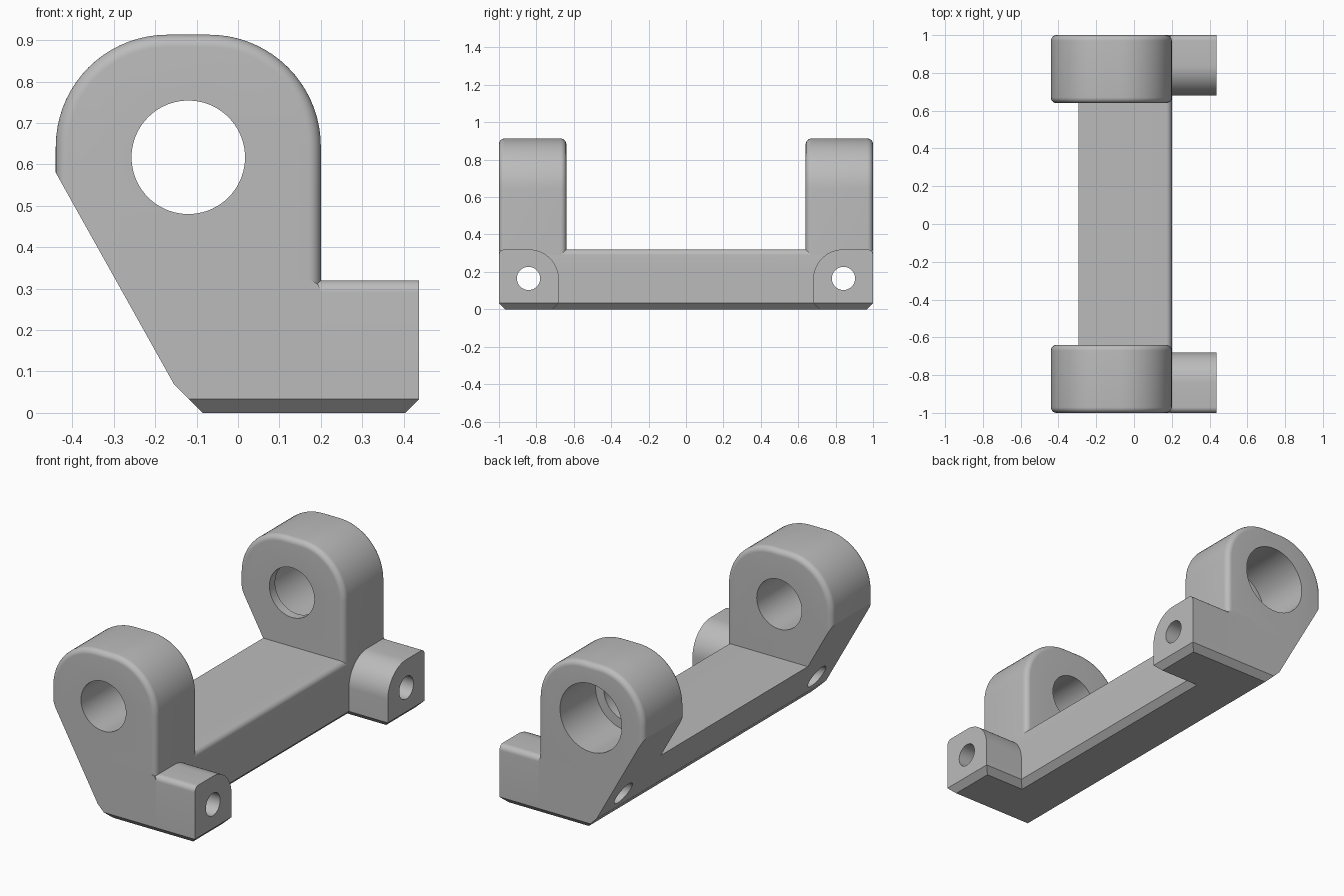
import bpy, bmesh
from math import sin, cos, pi, radians
from mathutils import Vector

if "Cube" in bpy.data.objects:
    bpy.data.objects.remove(bpy.data.objects["Cube"])

grey = bpy.data.materials.new("plain grey")
grey.use_nodes = True
grey.diffuse_color = (0.5, 0.5, 0.5, 1)
grey.node_tree.nodes["Principled BSDF"].inputs["Base Color"].default_value = (0.5, 0.5, 0.5, 1)

FILLET, CHAMFER, HEIGHT = 0.03, 0.033, 0.32
SLOPE_LOW, SLOPE_HIGH = Vector((-0.155, 0.07)), Vector((-0.44, 0.58))


def slope_point(z):
    """Point on the sloping left side at a given height."""
    return SLOPE_LOW.lerp(SLOPE_HIGH, (z - SLOPE_LOW.y) / (SLOPE_HIGH.y - SLOPE_LOW.y))


def arc(cx, cz, r, start, end, steps=18):
    angles = [radians(start + (end - start) * i / steps) for i in range(steps + 1)]
    return [(cx + r * cos(a), cz + r * sin(a)) for a in angles]


def prism(name, profile, axis, lo, hi, bevels=()):
    """Extrude a profile along x or y, then bevel edges picked by rules."""
    bm = bmesh.new()
    place = (lambda p, d: (d, p[0], p[1])) if axis == "x" else (lambda p, d: (p[0], d, p[1]))
    face = bm.faces.new([bm.verts.new(place(p, lo)) for p in profile])
    moved = bmesh.ops.extrude_face_region(bm, geom=[face])["geom"]
    shift = Vector(place((0, 0), hi - lo))
    bmesh.ops.translate(bm, vec=shift, verts=[v for v in moved if isinstance(v, bmesh.types.BMVert)])
    bmesh.ops.recalc_face_normals(bm, faces=bm.faces)
    for rule, size, segments in bevels:
        edges = [e for e in bm.edges if rule(e.verts[0].co, e.verts[1].co)]
        bmesh.ops.bevel(bm, geom=edges, offset=size, offset_type='OFFSET', segments=segments,
                        profile=0.5, affect='EDGES', clamp_overlap=False)
    mesh = bpy.data.meshes.new(name)
    bm.to_mesh(mesh)
    bm.free()
    mesh.materials.append(grey)
    obj = bpy.data.objects.new(name, mesh)
    bpy.context.collection.objects.link(obj)
    return obj


def drill(obj, axis, centre, radius, lo, hi):
    """Cut a round hole through an object along an axis."""
    cutter = prism("hole_cutter", arc(*centre, radius, 0, 355, 71), axis, lo, hi)
    cutter.hide_render = True
    mod = obj.modifiers.new("hole", 'BOOLEAN')
    mod.operation, mod.solver, mod.object = 'DIFFERENCE', 'EXACT', cutter
    bpy.context.view_layer.objects.active = obj
    bpy.ops.object.modifier_apply(modifier=mod.name)
    bpy.data.objects.remove(cutter)


def near(a, b):
    return abs(a - b) < 1e-4


# base bar with sloping left side, chamfered foot and rounded right edge
bar = prism("base_bar", [(-0.085, 0), (0.2, 0), (0.2, HEIGHT), slope_point(HEIGHT), SLOPE_LOW],
            "y", -1, 1, [
    (lambda a, b: near(a.x, 0.2) and near(b.x, 0.2) and near(a.z, HEIGHT) and near(b.z, HEIGHT), FILLET, 8),
    (lambda a, b: near(a.z, 0) and near(b.z, 0) and (a.x + b.x > 0.39 or near(a.y, b.y)), CHAMFER, 1)])
parts = [bar]

# ear outline: right edge, two arcs with a flat top, then the slope
ear_profile = [(0.2, 0.28)] + arc(-0.07, 0.643, 0.27, 0, 90) + arc(-0.17, 0.643, 0.27, 90, 180)
ear_profile += [SLOPE_HIGH, slope_point(0.28)]


def ear_rim(a, b):
    """Rim edges on both ear faces, leaving the slope and bottom sharp."""
    on_rim = min(a.z, b.z) > 0.57 or (near(a.x, 0.2) and near(b.x, 0.2))
    return near(a.y, b.y) and on_rim


for side, word in ((-1, "front"), (1, "back")):
    # bearing ear
    inner, outer = 0.64 * side, 1.0 * side
    ear = prism(word + "_ear", ear_profile, "y", min(inner, outer), max(inner, outer),
                [(ear_rim, FILLET, 8)])
    drill(ear, "y", (-0.12, 0.617), 0.137, -1.2, 1.2)
    if side > 0:
        # wide bore that leaves a thin lip on the inner face
        drill(ear, "y", (-0.12, 0.617), 0.188, 0.69, 1.2)

    # mounting lug with a round inner shoulder
    shoulder = [(y * side, z) for y, z in arc(0.84, 0.16, 0.16, 180, 90)]
    corner = [(y * side, z) for y, z in arc(1 - FILLET, HEIGHT - FILLET, FILLET, 90, 0, 8)]
    lug = prism(word + "_lug", [(0.68 * side, 0)] + shoulder + corner + [(side, 0)],
                "x", 0.15, 0.437, [
        (lambda a, b: near(a.z, 0) and near(b.z, 0) and a.x + b.x > 0.31, CHAMFER, 1)])

    # bolt hole through lug and bar
    for part in (lug, bar):
        drill(part, "x", (0.842 * side, 0.165), 0.062, -0.6, 0.6)
    parts += [ear, lug]

# smooth the rounded faces and keep the corners sharp
bpy.ops.object.select_all(action='DESELECT')
for obj in parts:
    obj.select_set(True)
bpy.context.view_layer.objects.active = bar
bpy.ops.object.shade_smooth_by_angle(angle=radians(14))
